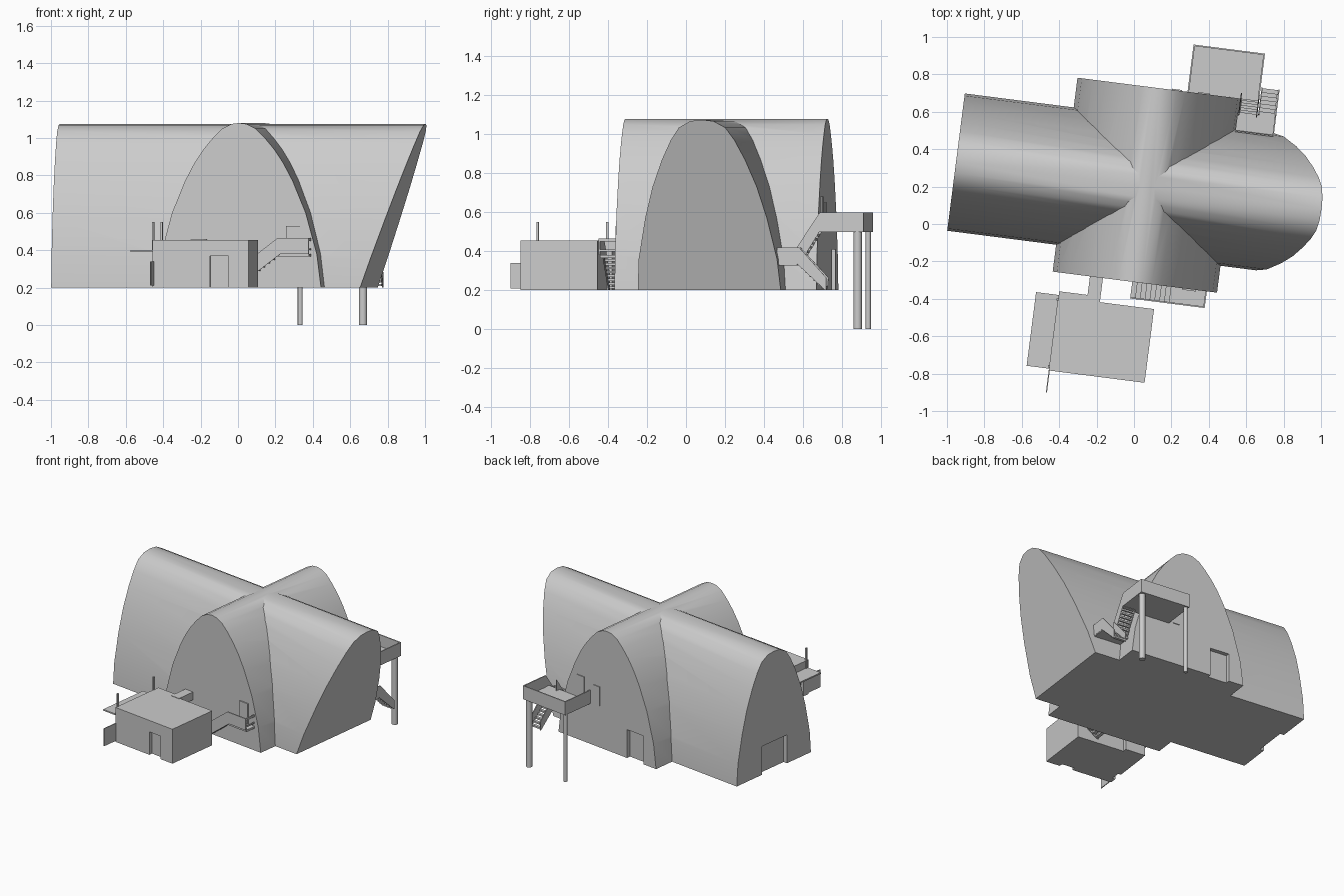
import bpy, bmesh, math
from mathutils import Matrix

if "Cube" in bpy.data.objects:
    bpy.data.objects.remove(bpy.data.objects["Cube"])

# Everything is laid out in a local frame: u along nave, v across, then turned
M = Matrix.Translation((0.07, 0.20, 0)) @ Matrix.Rotation(math.radians(-7.3), 4, 'Z')


def finish(name, bm):
    bmesh.ops.recalc_face_normals(bm, faces=bm.faces[:])
    me = bpy.data.meshes.new(name)
    bm.to_mesh(me)
    bm.free()
    me.transform(M)
    ob = bpy.data.objects.new(name, me)
    bpy.context.collection.objects.link(ob)
    return ob


def add_box(bm, u0, u1, v0, v1, z0, z1):
    m = Matrix.Translation(((u0 + u1) / 2, (v0 + v1) / 2, (z0 + z1) / 2))
    m = m @ Matrix.Diagonal((u1 - u0, v1 - v0, z1 - z0, 1))
    bmesh.ops.create_cube(bm, size=1, matrix=m)


def boxes(name, *bs):
    bm = bmesh.new()
    for b in bs:
        add_box(bm, *b)
    return finish(name, bm)


def prism(name, rings):
    bm = bmesh.new()
    a, b = [[bm.verts.new(p) for p in r] for r in rings]
    bm.faces.new(a)
    bm.faces.new(b)
    n = len(a)
    for i in range(n):
        j = (i + 1) % n
        bm.faces.new((a[i], a[j], b[j], b[i]))
    return finish(name, bm)


def wall_u(name, pts, v0, v1):
    # outline in (u, z), thickness across v
    return prism(name, [[(p, v, z) for p, z in pts] for v in (v0, v1)])


def wall_v(name, pts, u0, u1):
    # outline in (v, z), thickness along u
    return prism(name, [[(u, p, z) for p, z in pts] for u in (u0, u1)])


def boolean(ob, other, op):
    m = ob.modifiers.new("bool", 'BOOLEAN')
    m.operation, m.object, m.solver = op, other, 'EXACT'
    other.hide_render = True
    bpy.context.view_layer.objects.active = ob
    bpy.ops.object.modifier_apply(modifier=m.name)
    bpy.data.objects.remove(other)


def arch(half):
    return half + [(-w, z) for w, z in half[-2::-1]]


# Vaulted hall: nave with a leaning end, crossed by a transept
nave_arch = arch([(.37, .2), (.358, .36), (.315, .57), (.27, .73), (.215, .87),
                  (.165, .97), (.12, 1.035), (.06, 1.068), (0, 1.075)])
trans_arch = arch([(.443, .2), (.42, .38), (.36, .6), (.29, .77), (.24, .865),
                   (.19, .94), (.14, 1.0), (.09, 1.05), (.04, 1.075), (0, 1.08)])
hall = prism("vaulted_hall", [
    [(-1.03, w, z) for w, z in nave_arch],
    [(.635 + (z - .2) * .349, w, z) for w, z in nave_arch]])
boolean(hall, wall_u("transept", trans_arch, -.515, .53), 'UNION')

# Doorway recesses: nave end and transept back
for cut in [(-1.1, -1.0, -.13, .12, .1, .41), (-.327, -.18, .50, .6, .1, .41)]:
    boolean(hall, boxes("cutter", cut), 'DIFFERENCE')
bpy.ops.object.select_all(action='DESELECT')
hall.select_set(True)
bpy.context.view_layer.objects.active = hall
bpy.ops.object.shade_smooth_by_angle(angle=math.radians(30))

# Upper doors
boxes("balcony_door", (.255, .33, -.523, -.51, .38, .53))
boxes("platform_doors", (.205, .27, .52, .536, .51, .68), (.065, .12, .52, .536, .51, .65))

# Front annex with doorways
annex = boxes("annex", (-.397, .12, -1.042, -.645, .2, .455))
for cut in [(-.089, .012, -1.1, -1.015, .1, .37), (-.45, -.375, -.99, -.92, .1, .345)]:
    boolean(annex, boxes("cutter", cut), 'DIFFERENCE')
boxes("annex_rear_wall", (-.395, -.24, -.646, -.615, .2, .455))
boxes("annex_bridge", (-.242, -.172, -.655, -.505, .4, .458))
boxes("annex_canopy", (-.517, -.396, -1.032, -.635, .39, .4))
boxes("annex_side_panel", (-.397, -.391, -1.2 + .04, -1.04, .21, .34))
boxes("annex_poles", *[(-.404, -.392, v - .006, v + .006, .39, .55) for v in (-1.02, -.66)])


def flight(name, start, end, z0, z1, lo, hi, along_u, n):
    # open treads rising from start to end
    bm = bmesh.new()
    d, h = (end - start) / n, (z1 - z0) / n
    for i in range(n):
        a, b = sorted((start + d * i, start + d * (i + 1)))
        z = z0 + h * (i + 1)
        add_box(bm, *((a, b, lo, hi) if along_u else (lo, hi, a, b)), z - .012, z)
    return finish(name, bm)


# Front stair and balcony
flight("front_stair", -.014, .22, .2, .38, -.597, -.515, True, 9)
boxes("front_landing", (.22, .388, -.597, -.51, .365, .38))
wall_u("front_stair_parapet", [(-.014, .2), (.0, .2), (.235, .38), (.388, .38),
                               (.388, .465), (.22, .465), (-.014, .285)], -.605, -.597)
boxes("front_landing_rail", (.38, .388, -.6, -.51, .45, .465), (.38, .388, -.6, -.51, .40, .41))

# Raised rear platform with parapets on two legs
boxes("rear_platform", (.15, .535, .528, .785, .5, .515))
boxes("platform_parapet", (.15, .535, .777, .785, .51, .6),
      (.15, .158, .528, .785, .51, .6), (.527, .535, .56, .785, .51, .6))
for i, (u, v, r) in enumerate([(.167, .763, .0135), (.507, .752, .022)]):
    bm = bmesh.new()
    bmesh.ops.create_cone(bm, cap_ends=True, segments=12, radius1=r, radius2=r, depth=.5,
                          matrix=Matrix.Translation((u, v, .25)))
    leg = finish("platform_leg_%d" % (i + 1), bm)
    bpy.ops.object.select_all(action='DESELECT')
    leg.select_set(True)
    bpy.context.view_layer.objects.active = leg
    bpy.ops.object.shade_smooth_by_angle(angle=math.radians(40))

# Rear dog-leg stair
flight("rear_upper_stair", .455, .56, .34, .51, .442, .53, False, 8)
flight("rear_lower_stair", .60, .455, .2, .34, .545, .628, False, 7)
boxes("rear_landing", (.43, .635, .355, .455, .328, .342))
boxes("rear_landing_parapet", (.43, .635, .35, .357, .33, .42))
wall_v("rear_outer_parapet", [(.352, .335), (.455, .335), (.6, .2), (.605, .2),
                              (.605, .265), (.465, .42), (.352, .42)], .63, .637)
for u in (.434, .53):
    wall_v("rear_upper_parapet", [(.44, .335), (.455, .335), (.56, .505),
                                  (.56, .6), (.44, .42)], u, u + .006)
wall_v("rear_inner_parapet", [(.455, .335), (.6, .2), (.605, .265), (.46, .42)], .54, .546)
